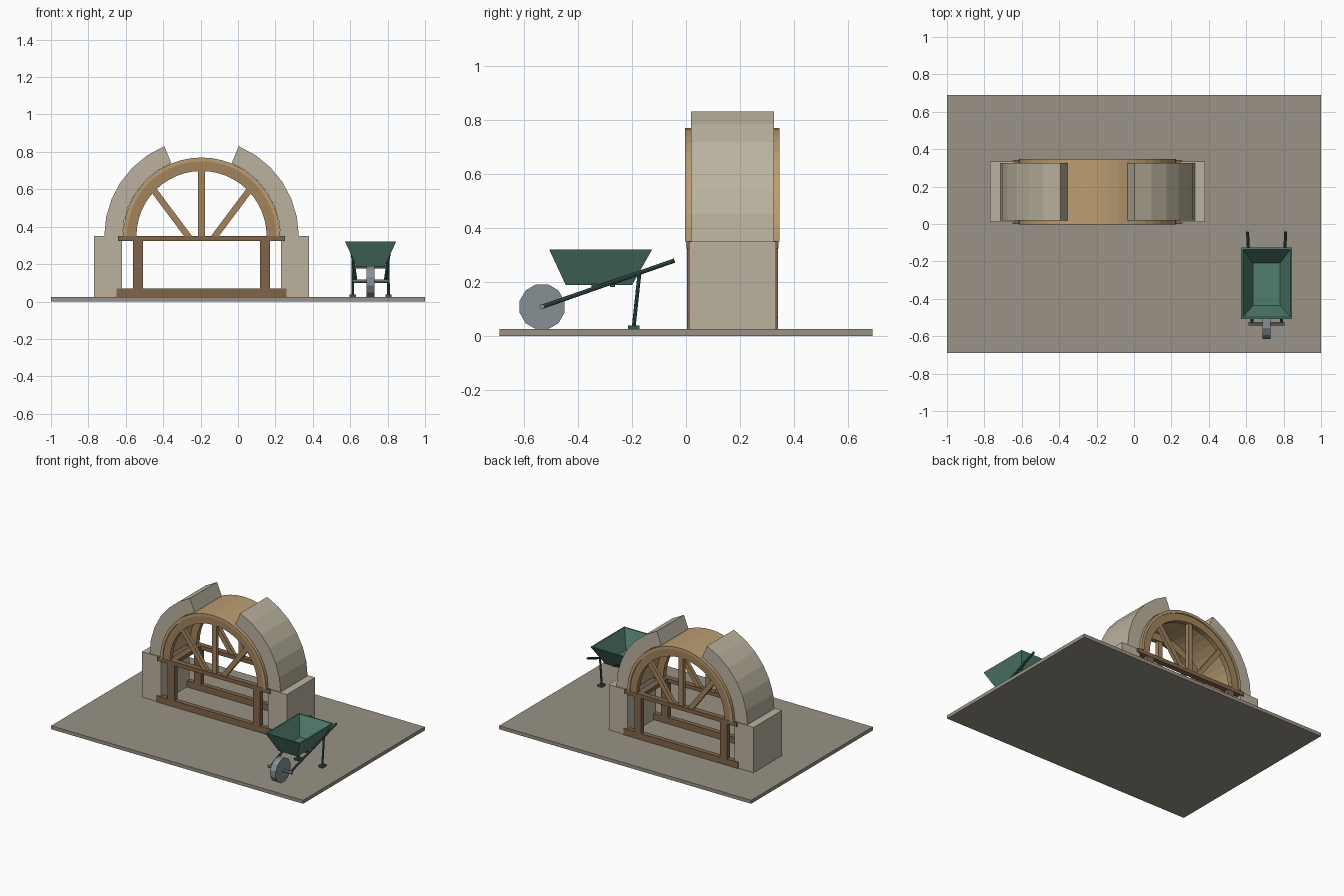
import bpy, bmesh
from math import sin, cos, pi, radians, atan2
from mathutils import Vector

if "Cube" in bpy.data.objects:
    bpy.data.objects.remove(bpy.data.objects["Cube"])


def mat(name, r, g, b):
    m = bpy.data.materials.new(name)
    m.diffuse_color = (r, g, b, 1)
    m.use_nodes = True
    m.node_tree.nodes["Principled BSDF"].inputs["Base Color"].default_value = m.diffuse_color
    return m


GROUND = mat("ground", .32, .29, .24)
STONE = mat("stone", .50, .45, .35)
BOARD = mat("board", .50, .34, .17)
TIMBER = mat("timber", .36, .23, .11)
BEAM = mat("beam", .22, .13, .07)
GREEN = mat("green_paint", .08, .20, .15)
DARK = mat("dark_frame", .04, .09, .08)
STEEL = mat("steel", .24, .28, .30)


def finish(name, bm, material):
    bmesh.ops.recalc_face_normals(bm, faces=bm.faces)
    me = bpy.data.meshes.new(name)
    bm.to_mesh(me)
    bm.free()
    me.materials.append(material)
    ob = bpy.data.objects.new(name, me)
    bpy.context.collection.objects.link(ob)
    return ob


def box(name, x, y, z, material):
    bm = bmesh.new()
    bmesh.ops.create_cube(bm, size=1)
    for v in bm.verts:
        v.co = [a + (b - a) * (c + .5) for (a, b), c in zip((x, y, z), v.co)]
    return finish(name, bm, material)


def rod(name, a, b, r, material, sides=8, turn=0):
    a, b = Vector(a), Vector(b)
    bm = bmesh.new()
    bmesh.ops.create_cone(bm, cap_ends=True, segments=sides, radius1=r, radius2=r, depth=(b - a).length)
    ob = finish(name, bm, material)
    ob.data.transform((b - a).to_track_quat('Z', 'Y').to_matrix().to_4x4())
    ob.location = (a + b) / 2
    return ob


CX, SPRING = -.195, .35


def arc(name, r0, r1, y0, y1, a0, a1, n, material):
    """Solid curved band about the arch centre, angles in degrees."""
    bm = bmesh.new()
    rings = []
    for i in range(n + 1):
        a = radians(a0 + (a1 - a0) * i / n)
        rings.append([bm.verts.new((CX + r * cos(a), y, SPRING + r * sin(a)))
                      for r, y in ((r0, y0), (r1, y0), (r1, y1), (r0, y1))])
    for p, q in zip(rings, rings[1:]):
        for k in range(4):
            bm.faces.new((p[k], p[(k + 1) % 4], q[(k + 1) % 4], q[k]))
    bm.faces.new(rings[0])
    bm.faces.new(rings[-1])
    return finish(name, bm, material)


# Ground slab
box("ground_slab", (-1, 1), (-.69, .69), (0, .025), GROUND)

# Stone piers and the two unfinished arch halves
for side, s in (("left", -1), ("right", 1)):
    box(side + "_pier", sorted((CX + s * .425, CX + s * .575)), (.011, .333), (.025, SPRING), STONE)
    start = 0 if s > 0 else 112.5
    arc(side + "_arch_stones", .422, .52, .019, .325, start, start + 67.5, 6, STONE)

# Timber centring: lagging shell on two framed ribs
arc("lagging", .40, .42, -.004, .347, 0, 180, 24, BOARD)
for side, y0, y1 in (("front", .003, .038), ("back", .305, .340)):
    arc(side + "_rib", .348, .402, y0, y1, 0, 180, 24, TIMBER)
    box(side + "_tie_beam", (CX - .447, CX + .447), (y0 - .002, y1 + .002), (.323, .351), BEAM)
    box(side + "_sill_beam", (CX - .455, CX + .455), (y0, y1), (.025, .07), BEAM)
    box(side + "_king_post", (CX - .018, CX + .018), (y0 + .004, y1 - .004), (.345, .71), TIMBER)
    for s in (-1, 1):
        box(side + "_post", (CX + s * .34 - .027, CX + s * .34 + .027), (y0, y1), (.06, .33), BEAM)
        strut = box(side + "_strut", (-.017, .017), (y0 + .004, y1 - .004), (0, .325), TIMBER)
        strut.rotation_euler.y = s * atan2(.187, .25)
        strut.location = (CX + s * .066, 0, SPRING - .008)
for s in (-1, 1):
    box("cross_tie", (CX + s * .34 - .025, CX + s * .34 + .025), (.03, .31), (.323, .35), BEAM)

# Wheelbarrow tray: open tapered shell
BX = .709
bm = bmesh.new()
loops = []
for hx, y0, y1, z in ((.075, -.445, -.20, .188), (.137, -.507, -.125, .321),
                      (.127, -.497, -.135, .321), (.072, -.436, -.209, .198)):
    loops.append([bm.verts.new((BX + sx * hx, y, z))
                  for sx, y in ((-1, y0), (1, y0), (1, y1), (-1, y1))])
for p, q in zip(loops, loops[1:]):
    for k in range(4):
        bm.faces.new((p[k], p[(k + 1) % 4], q[(k + 1) % 4], q[k]))
bm.faces.new(loops[0])
bm.faces.new(loops[-1])
finish("barrow_tray", bm, GREEN)

# Wheel and axle
AY, AZ = -.533, .108
wheel = rod("barrow_wheel", (BX - .022, AY, AZ), (BX + .022, AY, AZ), .083 / cos(pi / 12), STEEL, 12)
wheel.data.transform(wheel.matrix_basis.Rotation(pi / 12, 4, 'X'))
rod("barrow_axle", (BX - .096, AY, AZ), (BX + .096, AY, AZ), .010, STEEL)

# Handles, legs, feet and tray bearers
for s in (-1, 1):
    rod("barrow_handle", (BX + s * .078, AY, AZ), (BX + s * .102, -.043, .279), .008, DARK)
    rod("barrow_leg", (BX + s * .094, -.172, .235), (BX + s * .096, -.194, .03), .007, DARK)
    fx = BX + s * .096
    box("barrow_foot", (fx - .017, fx + .017), (-.215, -.172), (.025, .038), DARK)
for y, z in ((-.34, .176), (-.272, .181)):
    box("tray_bearer", (BX - .088, BX + .088), (y - .009, y + .009), (z, .194), DARK)
